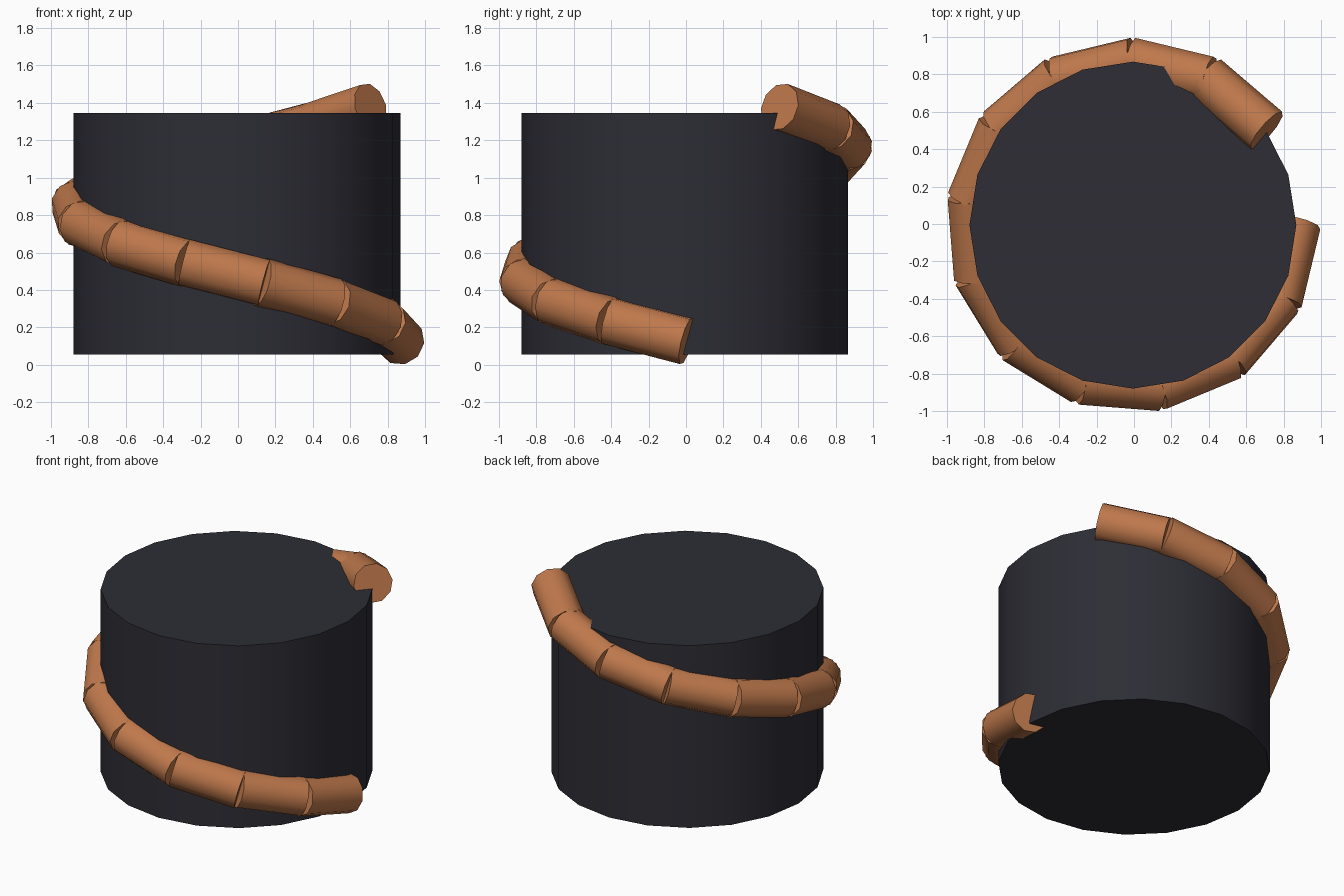
import bpy, math
from mathutils import Vector

if "Cube" in bpy.data.objects:
    bpy.data.objects.remove(bpy.data.objects["Cube"], do_unlink=True)


def material(name, rgb):
    mat = bpy.data.materials.new(name)
    mat.use_nodes = True
    mat.diffuse_color = (*rgb, 1)
    mat.node_tree.nodes["Principled BSDF"].inputs["Base Color"].default_value = (*rgb, 1)
    return mat


def cylinder(name, start, end, radius, sides, mat):
    """Straight capped cylinder between two points, smooth round the side."""
    axis = end - start
    bpy.ops.mesh.primitive_cylinder_add(vertices=sides, radius=radius, depth=axis.length)
    obj = bpy.context.object
    obj.name = name
    obj.rotation_mode = 'QUATERNION'
    obj.rotation_quaternion = Vector((0, 0, 1)).rotation_difference(axis)
    obj.location = (start + end) / 2
    obj.data.materials.append(mat)
    bpy.ops.object.shade_smooth_by_angle(angle=math.radians(45))
    return obj


charcoal = material("charcoal", (0.026, 0.026, 0.036))
copper = material("copper", (0.52, 0.19, 0.072))

RADIUS = 0.873
CENTRE = Vector((-0.006, -0.006, 0))

# Drum
cylinder("drum", CENTRE + Vector((0, 0, 0.055)), CENTRE + Vector((0, 0, 1.345)),
         RADIUS, 20, charcoal)

# Pipe spiralling up round the drum: nine tenths of a turn in straight lengths
SEGMENTS = 12
Z_LOW, Z_HIGH = 0.129, 1.376


def helix(i):
    t = i / SEGMENTS
    a = -0.9 * math.tau * t
    return CENTRE + Vector((RADIUS * math.cos(a), RADIUS * math.sin(a),
                            Z_LOW + (Z_HIGH - Z_LOW) * t))


for i in range(SEGMENTS):
    p, q = helix(i), helix(i + 1)
    overlap = (q - p) * 0.025
    cylinder(f"coil_segment_{i + 1}", p - overlap, q + overlap, 0.13, 10, copper)
